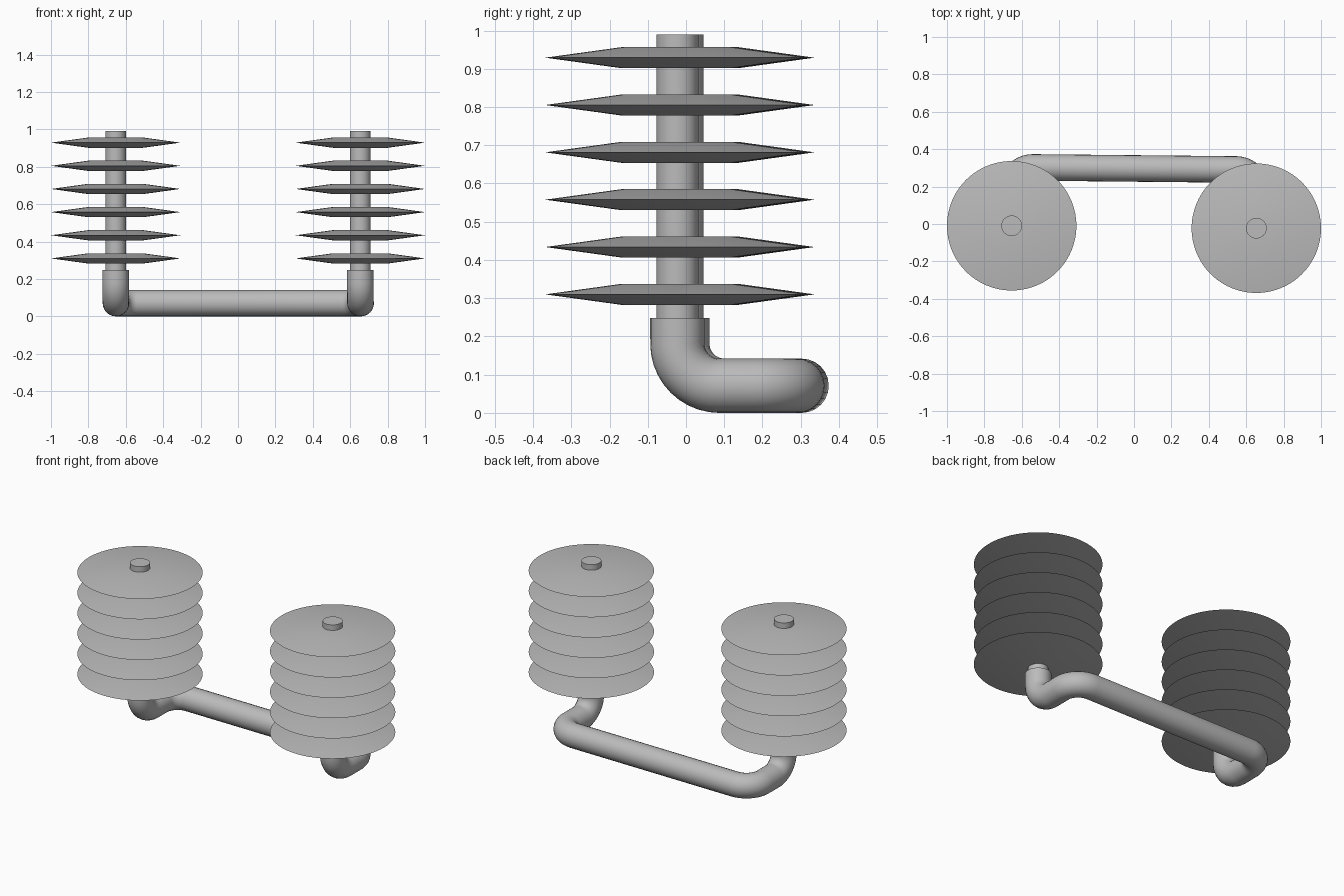
import bpy, bmesh, math
from mathutils import Matrix, Vector

cube = bpy.data.objects.get("Cube")
if cube:
    bpy.data.objects.remove(cube, do_unlink=True)

# Single grey material
grey = bpy.data.materials.new("plain_grey")
grey.use_nodes = True
colour = (0.5, 0.5, 0.5, 1)
grey.diffuse_color = colour
grey.node_tree.nodes["Principled BSDF"].inputs["Base Color"].default_value = colour

HALF_SPAN, BAR_Y, PIPE_R, BEND_R = 0.654, 0.313, 0.071, 0.11
PLACE = Matrix.Translation((0, -0.016, 0)) @ Matrix.Rotation(-0.01, 4, 'Z')


def finish(obj, angle):
    obj.data.materials.clear()
    obj.data.materials.append(grey)
    bpy.ops.object.select_all(action='DESELECT')
    obj.select_set(True)
    bpy.context.view_layer.objects.active = obj
    bpy.ops.object.shade_smooth_by_angle(angle=math.radians(angle))


def lathe(name, profile, x, segments, angle):
    """Spin a (radius, z) profile around a vertical axis at x."""
    bm = bmesh.new()
    rings = []
    for r, z in profile:
        rings.append([bm.verts.new((x + r * math.cos(a), r * math.sin(a), z))
                      for a in (math.tau * i / segments for i in range(segments))])
    for low, high in zip(rings, rings[1:]):
        for i in range(segments):
            j = (i + 1) % segments
            bm.faces.new((low[i], low[j], high[j], high[i]))
    bm.faces.new(rings[0][::-1])
    bm.faces.new(rings[-1])
    bm.transform(PLACE)
    mesh = bpy.data.meshes.new(name)
    bm.to_mesh(mesh)
    bm.free()
    obj = bpy.data.objects.new(name, mesh)
    bpy.context.collection.objects.link(obj)
    finish(obj, angle)


def rounded_path(corners, radius, steps=10):
    """Replace each inner right-angle corner with an arc."""
    path = [corners[0]]
    for before, corner, after in zip(corners, corners[1:], corners[2:]):
        u = (before - corner).normalized() * radius
        v = (after - corner).normalized() * radius
        centre = corner + u + v
        for i in range(steps + 1):
            t = math.pi / 2 * i / steps
            path.append(centre - v * math.cos(t) - u * math.sin(t))
    return path + [corners[-1]]


# Tapered discs and rods on both sides
for side, x in (("right", -HALF_SPAN), ("left", HALF_SPAN)):
    lathe(side + "_rod", [(0.055, 0.2), (0.055, 0.99)], x, 48, 30)
    for n in range(6):
        z = 0.31 + 0.1238 * n
        lathe(f"{side}_disc_{n + 1}",
              [(0.146, z - 0.0275), (0.346, z), (0.146, z + 0.0275)], x, 96, 12)

# Bent pipe joining both rods
half = [Vector((HALF_SPAN, 0, 0.248)), Vector((HALF_SPAN, 0, PIPE_R)),
        Vector((HALF_SPAN, BAR_Y, PIPE_R))]
other = [Vector((-p.x, p.y, p.z)) for p in reversed(half)]
points = rounded_path(half + other, BEND_R)

curve = bpy.data.curves.new("connecting_pipe", 'CURVE')
curve.dimensions = '3D'
curve.bevel_depth = PIPE_R
curve.bevel_resolution = 10
curve.use_fill_caps = True
spline = curve.splines.new('POLY')
spline.points.add(len(points) - 1)
for target, p in zip(spline.points, points):
    target.co = (*(PLACE @ p), 1)
pipe = bpy.data.objects.new("connecting_pipe", curve)
bpy.context.collection.objects.link(pipe)
bpy.ops.object.select_all(action='DESELECT')
pipe.select_set(True)
bpy.context.view_layer.objects.active = pipe
bpy.ops.object.convert(target='MESH')
finish(bpy.context.view_layer.objects.active, 40)
